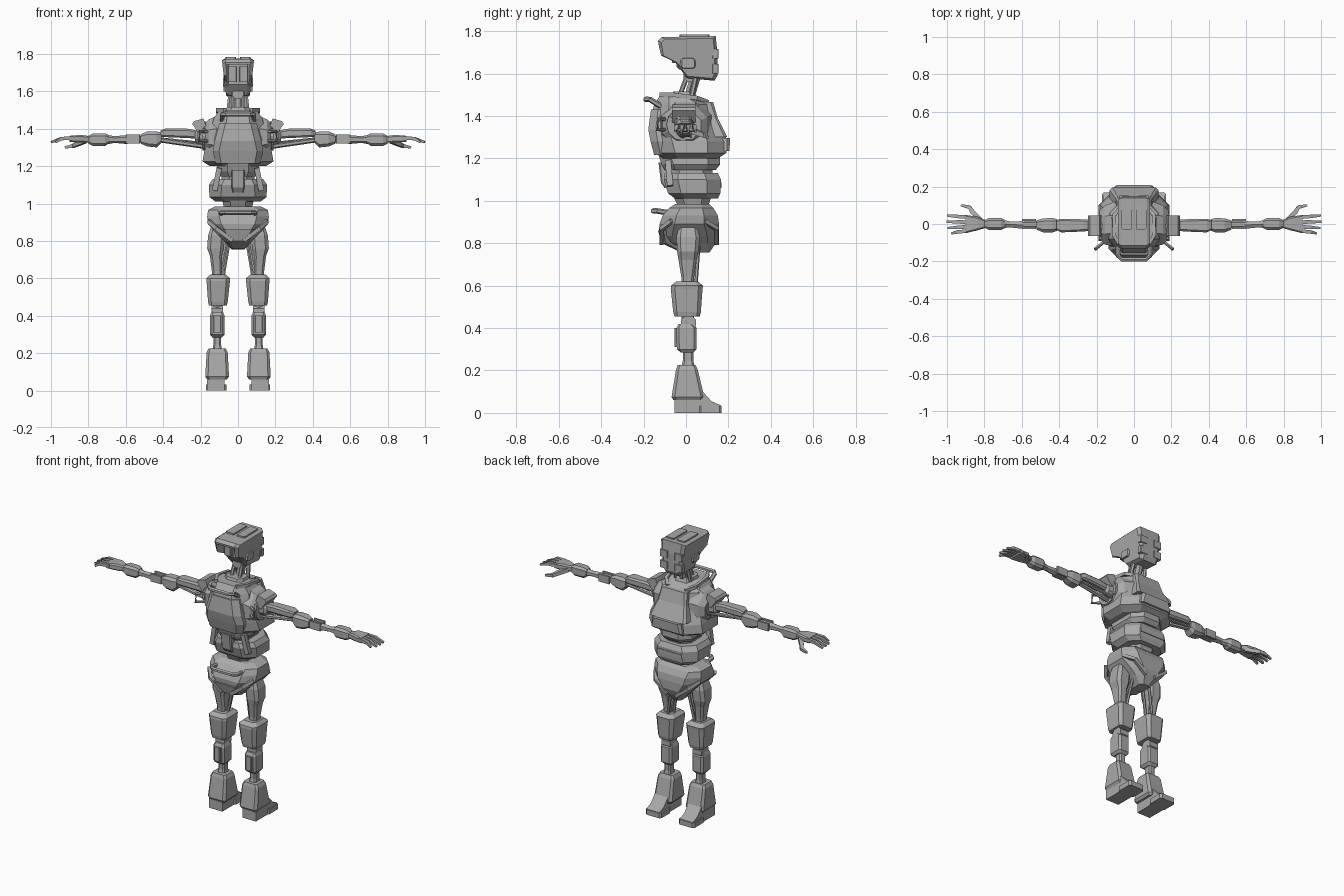
import bpy, bmesh, math
from mathutils import Vector

GREY = bpy.data.materials.new("plain_grey")
GREY.diffuse_color = (0.40, 0.40, 0.40, 1)


def finish(name, bm, mirror=False):
    bmesh.ops.recalc_face_normals(bm, faces=bm.faces)
    me = bpy.data.meshes.new(name)
    bm.to_mesh(me)
    bm.free()
    me.materials.append(GREY)
    ob = bpy.data.objects.new(name, me)
    bpy.context.collection.objects.link(ob)
    if mirror:
        ob.modifiers.new("mirror", 'MIRROR')
    return ob


def skin(name, rings, mirror=False):
    """Join equal rings of points into a closed solid."""
    bm = bmesh.new()
    vs = [[bm.verts.new(p) for p in r] for r in rings]
    n = len(rings[0])
    for a, b in zip(vs, vs[1:]):
        for i in range(n):
            j = (i + 1) % n
            bm.faces.new((a[i], a[j], b[j], b[i]))
    bm.faces.new(vs[0][::-1])
    bm.faces.new(vs[-1])
    return finish(name, bm, mirror)


def loft(name, axis, secs, c=0.25, mirror=False):
    """Chamfered rectangles (a, u0, u1, v0, v1) along z (u=x, v=y) or x (u=y, v=z)."""
    rings = []
    for a, u0, u1, v0, v1 in secs:
        k = c * min(u1 - u0, v1 - v0)
        pts = [(u0 + k, v0), (u1 - k, v0), (u1, v0 + k), (u1, v1 - k),
               (u1 - k, v1), (u0 + k, v1), (u0, v1 - k), (u0, v0 + k)]
        rings.append([(u, v, a) if axis == 'z' else (a, u, v) for u, v in pts])
    return skin(name, rings, mirror)


def box(name, x0, x1, y0, y1, z0, z1, mirror=False):
    return loft(name, 'z', [(z0, x0, x1, y0, y1), (z1, x0, x1, y0, y1)], 0.1, mirror)


def rod(name, pts, r, sides=6, mirror=False, flat=1.0):
    """Tapered bar through points; r is one radius or one per point."""
    pts = [Vector(p) for p in pts]
    rs = r if isinstance(r, (list, tuple)) else [r] * len(pts)
    rings = []
    for i, p in enumerate(pts):
        d = (pts[min(i + 1, len(pts) - 1)] - pts[max(i - 1, 0)]).normalized()
        up = Vector((0, 0, 1)) if abs(d.z) < 0.8 else Vector((0, 1, 0))
        s = d.cross(up).normalized()
        t = s.cross(d)
        ang = [2 * math.pi * (k + 0.5) / sides for k in range(sides)]
        rings.append([p + rs[i] * (math.cos(a) * s + flat * math.sin(a) * t) for a in ang])
    return skin(name, rings, mirror)


def prism(name, prof, width, edge, shrink, mirror=False):
    """Side profile (y, z) spread over x with chamfered sides."""
    cy = sum(p[0] for p in prof) / len(prof)
    cz = sum(p[1] for p in prof) / len(prof)
    rings = []
    for sgn, e, f in ((-1, 0, shrink), (-1, edge, 1), (1, edge, 1), (1, 0, shrink)):
        ring = []
        for y, z in prof:
            y, z = cy + (y - cy) * f, cz + (z - cz) * f
            ring.append((sgn * (width(z) - e), y, z))
        rings.append(ring)
    return skin(name, rings, mirror)


# Head with a hollow face
head = prism("head", [(-0.132, 1.755), (-0.115, 1.772), (0.14, 1.776), (0.148, 1.70), (0.148, 1.59),
                      (0.135, 1.566), (0.005, 1.578), (-0.05, 1.65), (-0.12, 1.685)],
             lambda z: 0.062 + (z - 1.565) * 0.12, 0.018, 0.9)
cutter = box("face_cutter", -0.062, 0.062, -0.3, -0.04, 1.635, 1.742)
cutter.hide_render = True
cutter.hide_viewport = True
cut = head.modifiers.new("face", 'BOOLEAN')
cut.object, cut.operation, cut.solver = cutter, 'DIFFERENCE', 'EXACT'
box("eye_panel", 0.008, 0.054, -0.065, -0.03, 1.65, 1.732, True)
box("crown_panel", 0.01, 0.066, -0.03, 0.11, 1.77, 1.783, True)
box("chin_plate", -0.035, 0.035, -0.012, 0.05, 1.56, 1.62)
for z in (1.62, 1.69):
    box("head_back_block", 0.025, 0.078, 0.125, 0.153, z - 0.02, z + 0.025, True)
loft("cheek_plate", 'x', [(0.05, -0.045, 0.055, 1.62, 1.685), (0.081, -0.02, 0.04, 1.625, 1.67)], 0.2, True)

# Neck pistons
rod("front_neck_rod", [(0.03, -0.04, 1.47), (0.025, 0.01, 1.6)], 0.011, 6, True)
rod("side_neck_rod", [(0.055, 0.02, 1.46), (0.04, 0.05, 1.6)], 0.012, 6, True)
rod("neck_core", [(0, 0.01, 1.47), (0, 0.05, 1.6)], 0.026, 8)
loft("neck_base", 'z', [(1.47, -0.075, 0.075, -0.08, 0.06), (1.515, -0.06, 0.06, -0.06, 0.04)])

# Chest
loft("chest", 'z', [(1.20, -0.15, 0.15, -0.11, 0.15), (1.225, -0.19, 0.19, -0.14, 0.19),
                    (1.28, -0.18, 0.18, -0.162, 0.198), (1.335, -0.16, 0.16, -0.17, 0.17),
                    (1.40, -0.145, 0.145, -0.163, 0.14), (1.455, -0.13, 0.13, -0.15, 0.13),
                    (1.50, -0.10, 0.10, -0.12, 0.02)], 0.27)
loft("chest_front_plate", 'z', [(1.215, -0.12, 0.12, -0.15, 0), (1.28, -0.135, 0.135, -0.167, 0),
                                (1.335, -0.125, 0.125, -0.178, 0), (1.43, -0.10, 0.10, -0.165, 0)], 0.2)
loft("back_vent", 'z', [(1.235, -0.11, 0.11, 0.16, 0.205), (1.295, -0.10, 0.10, 0.15, 0.208)])
loft("back_plate", 'z', [(1.30, -0.13, 0.13, 0.05, 0.195), (1.39, -0.10, 0.10, 0.05, 0.15),
                         (1.465, -0.09, 0.09, 0.0, 0.128)], 0.1)
rod("collar", [(0.06, 0.10, 1.465), (0.105, 0.05, 1.485), (0.108, -0.06, 1.50), (0.07, -0.12, 1.50)], 0.014, 4, True)


def handle(name, hw, yb, zb, yf, zf, r):
    rod(name, [(-hw, yb, zb), (-hw, yf + 0.02, zf), (-hw + 0.02, yf, zf),
               (hw - 0.02, yf, zf), (hw, yf + 0.02, zf), (hw, yb, zb)], r, 6)


handle("chest_handle", 0.085, -0.11, 1.44, -0.19, 1.478, 0.013)

# Shoulders
loft("shoulder_housing", 'x', [(0.10, -0.12, 0.12, 1.235, 1.475), (0.155, -0.11, 0.10, 1.26, 1.45),
                               (0.185, -0.08, 0.07, 1.29, 1.42)], 0.3, True)
rod("shoulder_ring", [(0.18, -0.015 + 0.068 * math.cos(a * math.pi / 6), 1.36 + 0.068 * math.sin(a * math.pi / 6))
                      for a in range(13)], 0.013, 4, True)
rod("shoulder_pivot", [(0.17, -0.01, 1.36), (0.215, -0.01, 1.36), (0.23, -0.01, 1.36)], [0.05, 0.045, 0.03], 8, True)
skin("shoulder_pad", [[(0.165, y, 1.40), (0.185, y, 1.455), (0.235, y, 1.44), (0.245, y, 1.425),
                       (0.205, y, 1.37)] for y in (-0.065, 0.045)], True)
rod("shoulder_loop", [(0.165, -0.10, 1.385), (0.205, -0.13, 1.385), (0.207, -0.135, 1.335), (0.165, -0.10, 1.335)],
    0.009, 6, True)

# Arms
loft("upper_arm", 'x', [(0.19, -0.03, 0.02, 1.345, 1.385), (0.27, -0.04, 0.025, 1.35, 1.40),
                        (0.39, -0.045, 0.028, 1.355, 1.40), (0.415, -0.03, 0.02, 1.355, 1.39)], 0.2, True)
rod("lower_arm_strut", [(0.18, -0.015, 1.305), (0.42, -0.01, 1.34)], 0.013, 6, True)
rod("side_arm_strut", [(0.18, 0.015, 1.32), (0.42, 0.01, 1.345)], 0.009, 6, True)
loft("elbow", 'x', [(0.41, -0.035, 0.025, 1.325, 1.378), (0.435, -0.045, 0.032, 1.30, 1.385),
                    (0.485, -0.045, 0.03, 1.305, 1.385), (0.52, -0.03, 0.02, 1.32, 1.37)], 0.2, True)
loft("elbow_joint", 'x', [(0.515, -0.02, 0.015, 1.325, 1.36), (0.60, -0.02, 0.015, 1.325, 1.36)], 0.2, True)
for y in (-0.027, 0.015):
    box("elbow_fork", 0.525, 0.60, y, y + 0.012, 1.32, 1.368, True)
rod("forearm", [(0.59, -0.005, 1.342), (0.66, -0.003, 1.342), (0.70, 0, 1.342)], [0.024, 0.018, 0.025], 6, True)
loft("wrist_guard", 'x', [(0.69, -0.022, 0.022, 1.322, 1.365), (0.71, -0.032, 0.032, 1.308, 1.375),
                          (0.775, -0.032, 0.032, 1.308, 1.375), (0.80, -0.02, 0.02, 1.32, 1.362)], 0.2, True)

# Hands
loft("palm", 'x', [(0.79, -0.02, 0.02, 1.325, 1.36), (0.84, -0.035, 0.04, 1.325, 1.367),
                   (0.90, -0.048, 0.048, 1.33, 1.362)], 0.2, True)
for y0, y1, tip in ((0.036, 0.045, 0.998), (0.010, 0.012, 1.0), (-0.014, -0.022, 0.996), (-0.036, -0.050, 0.975)):
    rod("finger", [(0.88, y0, 1.35), (0.945, (y0 + y1) / 2, 1.347), (tip, y1, 1.328)],
        [0.014, 0.013, 0.008], 4, True)
rod("thumb", [(0.82, 0.02, 1.335), (0.86, 0.06, 1.318), (0.88, 0.09, 1.308), (0.925, 0.10, 1.30)],
    [0.018, 0.017, 0.014, 0.008], 4, True)

# Abdomen
loft("upper_abdomen", 'z', [(1.145, -0.095, 0.095, -0.10, 0.14), (1.17, -0.115, 0.115, -0.115, 0.16),
                            (1.215, -0.11, 0.11, -0.13, 0.16)])
loft("abdomen_core", 'z', [(0.96, -0.07, 0.07, -0.03, 0.10), (1.02, -0.085, 0.085, -0.06, 0.12),
                           (1.16, -0.09, 0.09, -0.08, 0.125)])
loft("lower_abdomen", 'z', [(1.01, -0.12, 0.12, -0.05, 0.15), (1.035, -0.153, 0.153, -0.085, 0.162),
                            (1.10, -0.155, 0.155, -0.105, 0.165), (1.13, -0.135, 0.135, -0.10, 0.15)])
loft("belly_panel", 'z', [(1.06, -0.028, 0.028, -0.10, -0.06), (1.085, -0.035, 0.035, -0.118, -0.06),
                          (1.18, -0.036, 0.036, -0.13, -0.06)], 0.1)
rod("side_strap", [(0.10, -0.085, 1.19), (0.125, -0.075, 1.07)], 0.02, 4, True)
box("back_rib", -0.09, 0.09, 0.13, 0.168, 1.06, 1.085)

# Pelvis
loft("pelvis", 'z', [(0.755, -0.035, 0.035, 0.02, 0.11), (0.80, -0.075, 0.075, -0.09, 0.14),
                     (0.835, -0.11, 0.11, -0.12, 0.155), (0.89, -0.16, 0.16, -0.125, 0.156),
                     (0.93, -0.165, 0.165, -0.11, 0.15), (0.965, -0.16, 0.16, -0.08, 0.13),
                     (0.985, -0.12, 0.12, -0.05, 0.11)])
for y in (-0.115, 0.145):
    rod("hip_belt", [(0.155, y * 0.6, 0.905), (0.115, y, 0.868), (0.03, y, 0.80)], 0.014, 4, True)
loft("groin_plate", 'z', [(0.76, -0.035, 0.035, -0.03, 0.07), (0.80, -0.06, 0.06, -0.115, 0.05),
                          (0.86, -0.10, 0.10, -0.132, 0.05)], 0.15)
handle("pelvis_handle", 0.09, -0.06, 0.94, -0.155, 0.952, 0.013)

# Thighs
loft("thigh", 'z', [(0.57, 0.09, 0.135, -0.02, 0.035), (0.64, 0.085, 0.14, -0.022, 0.038),
                    (0.72, 0.085, 0.15, -0.035, 0.05), (0.76, 0.075, 0.165, -0.042, 0.06),
                    (0.83, 0.07, 0.16, -0.045, 0.065), (0.89, 0.08, 0.14, -0.03, 0.05)], 0.2, True)
rod("inner_thigh_rod", [(0.05, 0.02, 0.78), (0.082, 0.01, 0.59)], 0.009, 6, True)
rod("rear_thigh_rod", [(0.06, 0.06, 0.80), (0.10, 0.045, 0.59)], 0.009, 6, True)
loft("knee_guard", 'z', [(0.455, 0.06, 0.155, -0.055, 0.065), (0.475, 0.055, 0.16, -0.06, 0.07),
                         (0.585, 0.043, 0.168, -0.072, 0.078), (0.60, 0.043, 0.17, -0.07, 0.08),
                         (0.62, 0.065, 0.15, -0.045, 0.055)], 0.16, True)

# Shins
rod("knee_pivot", [(0.08, 0.012, 0.425), (0.142, 0.012, 0.425)], 0.038, 8, True)
rod("knee_post", [(0.111, 0.008, 0.40), (0.111, 0.008, 0.47)], 0.03, 6, True)
loft("shin_block", 'z', [(0.285, 0.085, 0.138, -0.025, 0.035), (0.30, 0.072, 0.15, -0.043, 0.05),
                         (0.40, 0.072, 0.15, -0.045, 0.05), (0.42, 0.08, 0.142, -0.035, 0.03)], 0.15, True)
box("shin_panel", 0.09, 0.132, -0.055, 0.0, 0.31, 0.40, True)
loft("ankle", 'z', [(0.20, 0.083, 0.14, -0.025, 0.045), (0.245, 0.09, 0.132, -0.015, 0.035),
                    (0.30, 0.09, 0.132, -0.015, 0.035)], 0.2, True)

# Feet
loft("boot", 'z', [(0.06, 0.058, 0.165, -0.06, 0.08), (0.075, 0.048, 0.175, -0.068, 0.086),
                   (0.205, 0.055, 0.168, -0.047, 0.055), (0.225, 0.065, 0.158, -0.04, 0.045)], 0.12, True)
skin("foot", [[(x, -0.055, 0), (x, 0.165, 0), (x, 0.165, 0.035), (x, 0.12, 0.055), (x, 0.08, 0.10),
               (x, -0.055, 0.07)] for x in (0.072, 0.165)], True)
box("toe_sole", 0.062, 0.172, 0.06, 0.168, 0.0, 0.032, True)
